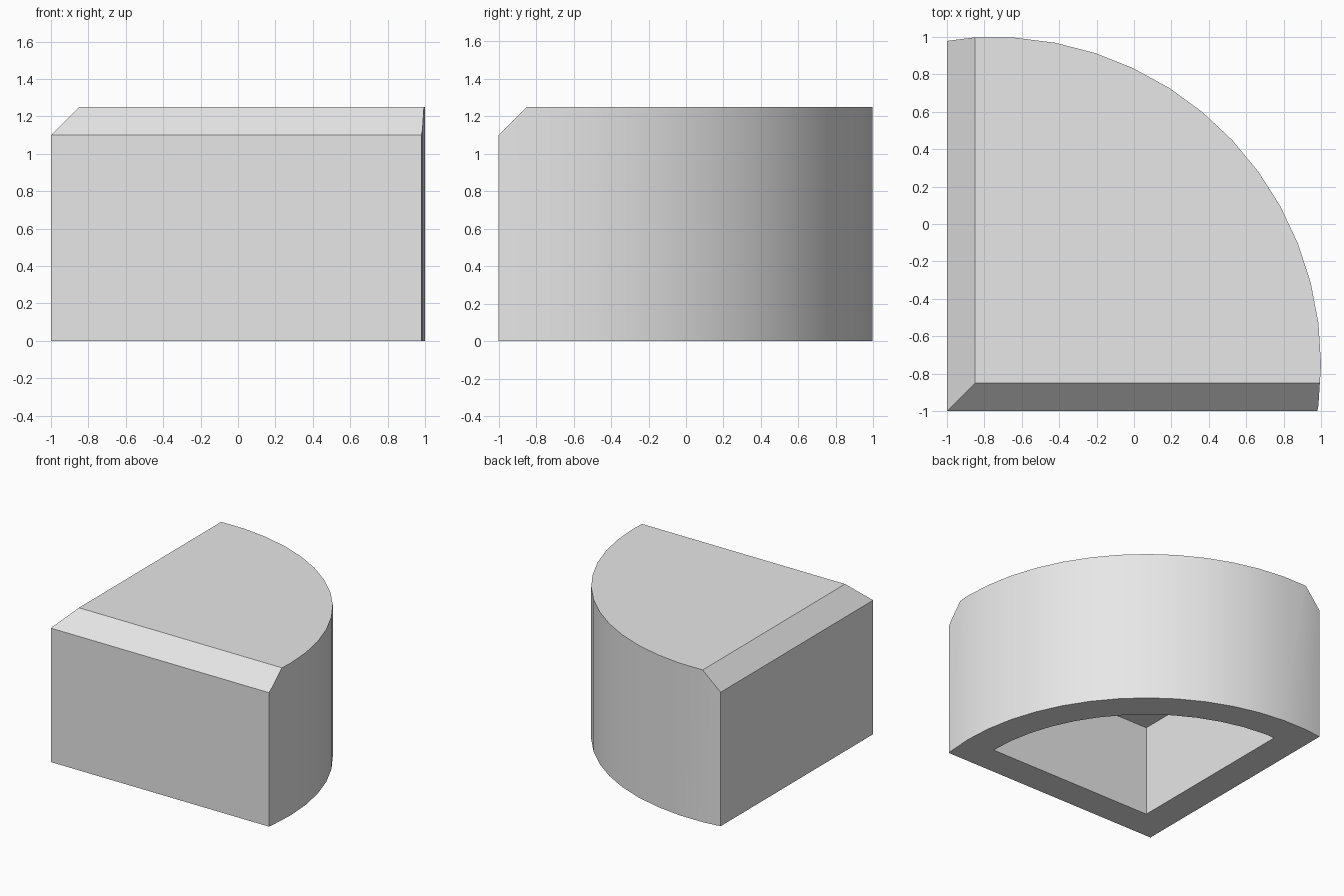
import bpy
import bmesh
from math import cos, sin, tau
from mathutils import Vector

if "Cube" in bpy.data.objects:
    bpy.data.objects.remove(bpy.data.objects["Cube"])

CENTRE = -0.75   # x and y of the arc centre
SIDES = 50       # sides of the full circle

grey = bpy.data.materials.new("light grey")
grey.use_nodes = True
grey.diffuse_color = (0.8, 0.8, 0.8, 1)
grey.node_tree.nodes["Principled BSDF"].inputs["Base Color"].default_value = (0.8, 0.8, 0.8, 1)


def cut_disc(name, radius, bottom, top, planes):
    """Upright round prism, trimmed and capped by each (point, outward normal)."""
    bm = bmesh.new()
    ring = [bm.verts.new((CENTRE + radius * cos(tau * i / SIDES),
                          CENTRE + radius * sin(tau * i / SIDES), bottom))
            for i in range(SIDES)]
    base = bm.faces.new(ring)
    extruded = bmesh.ops.extrude_face_region(bm, geom=[base], use_keep_orig=True)
    bmesh.ops.translate(bm, vec=(0, 0, top - bottom),
                        verts=[g for g in extruded["geom"] if isinstance(g, bmesh.types.BMVert)])
    for point, normal in planes:
        cut = bmesh.ops.bisect_plane(bm, geom=bm.verts[:] + bm.edges[:] + bm.faces[:],
                                     plane_co=point, plane_no=Vector(normal).normalized(),
                                     clear_outer=True)
        rim = [g for g in cut["geom_cut"] if isinstance(g, bmesh.types.BMEdge)]
        bmesh.ops.contextual_create(bm, geom=rim)
    bmesh.ops.recalc_face_normals(bm, faces=bm.faces[:])
    mesh = bpy.data.meshes.new(name)
    bm.to_mesh(mesh)
    bm.free()
    mesh.materials.append(grey)
    obj = bpy.data.objects.new(name, mesh)
    bpy.context.collection.objects.link(obj)
    return obj


# Quarter-round block with straight sides and chamfered top edges
block = cut_disc("quarter_round_block", 1.75, 0, 1.25, [
    ((-1, 0, 0), (-1, 0, 0)),
    ((0, -1, 0), (0, -1, 0)),
    ((-1, 0, 1.1), (-1, 0, 1)),
    ((0, -1, 1.1), (0, -1, 1)),
])

# Quarter-round hollow in the underside
hollow = cut_disc("hollow_cutter", 1.5, -0.25, 0.75, [
    ((CENTRE, 0, 0), (-1, 0, 0)),
    ((0, CENTRE, 0), (0, -1, 0)),
])
hollow.hide_render = True

bpy.ops.object.select_all(action="DESELECT")
block.select_set(True)
bpy.context.view_layer.objects.active = block
boolean = block.modifiers.new("hollow", "BOOLEAN")
boolean.operation = "DIFFERENCE"
boolean.solver = "EXACT"
boolean.object = hollow
bpy.ops.object.modifier_apply(modifier=boolean.name)
bpy.data.objects.remove(hollow)

# Smooth curved walls, crisp corners
bpy.ops.object.shade_smooth_by_angle()
